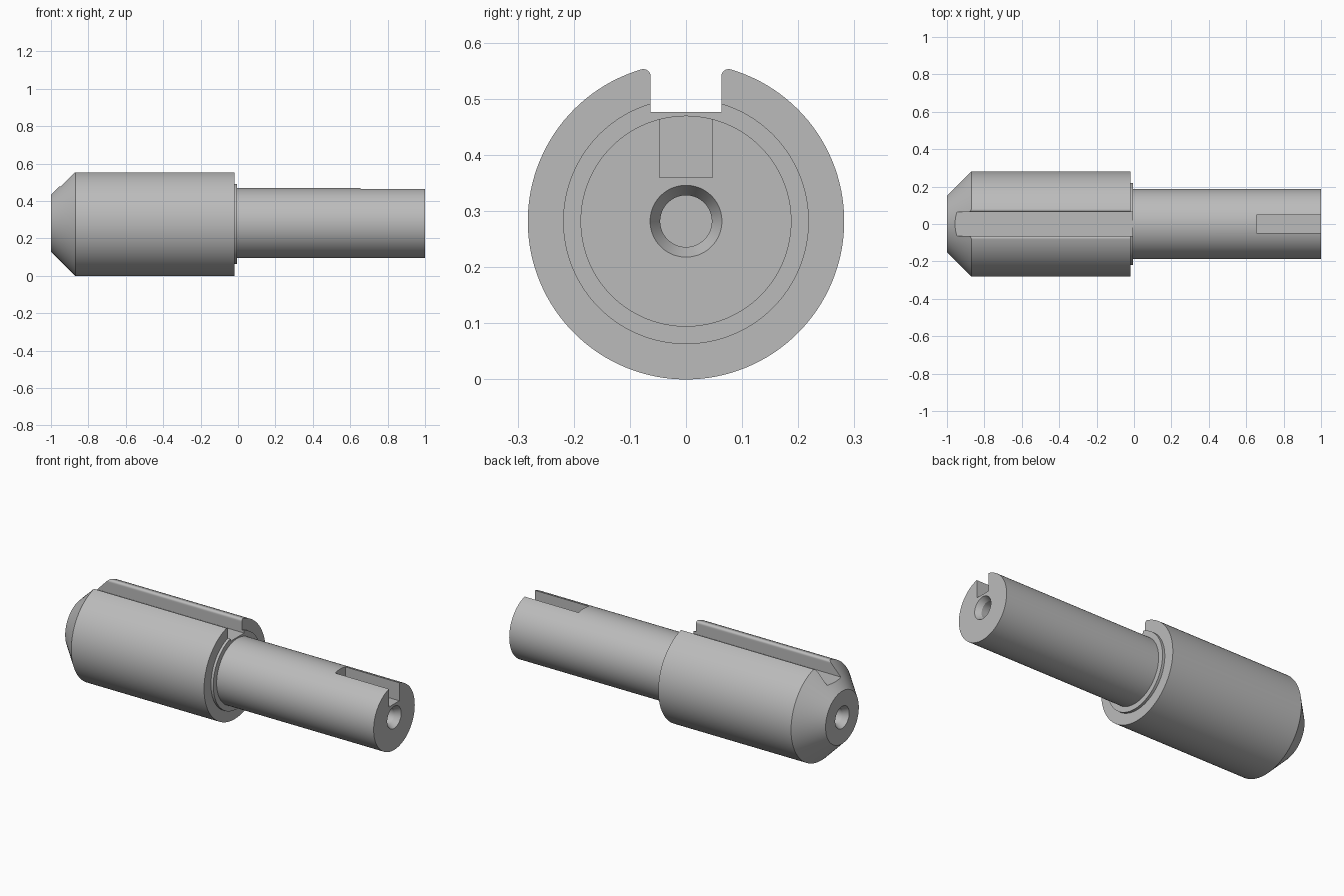
import bpy, bmesh, math
from mathutils import Matrix, Vector

cube = bpy.data.objects.get("Cube")
if cube:
    bpy.data.objects.remove(cube, do_unlink=True)

RADIUS = 0.282        # roller body, also the height of the axis
SHAFT = 0.188
SLOT_HALF, SLOT_FLOOR = 0.063, 0.195
FILLET = 0.013

steel = bpy.data.materials.new("steel grey")
steel.use_nodes = True
grey = (0.5, 0.5, 0.5, 1)
steel.diffuse_color = grey
steel.node_tree.nodes["Principled BSDF"].inputs["Base Color"].default_value = grey


def finish(bm, name):
    bmesh.ops.recalc_face_normals(bm, faces=bm.faces)
    mesh = bpy.data.meshes.new(name)
    bm.to_mesh(mesh)
    bm.free()
    mesh.materials.append(steel)
    obj = bpy.data.objects.new(name, mesh)
    obj.location.z = RADIUS
    bpy.context.collection.objects.link(obj)
    return obj


def lathe(name, profile, steps=128):
    """Turn (x, radius) points around the x axis."""
    bm = bmesh.new()
    verts = [bm.verts.new((x, 0, r)) for x, r in profile]
    edges = [bm.edges.new(pair) for pair in zip(verts, verts[1:])]
    bmesh.ops.spin(bm, geom=verts + edges, cent=(0, 0, 0), axis=(1, 0, 0),
                   angle=math.tau, steps=steps)
    bmesh.ops.remove_doubles(bm, verts=bm.verts, dist=1e-5)
    return finish(bm, name)


def prism(name, outline, x0, x1):
    """Extrude a (y, z) outline along x."""
    bm = bmesh.new()
    face = bm.faces.new([bm.verts.new((x0, y, z)) for y, z in outline])
    new = bmesh.ops.extrude_face_region(bm, geom=[face])["geom"]
    moved = [v for v in new if isinstance(v, bmesh.types.BMVert)]
    bmesh.ops.translate(bm, verts=moved, vec=(x1 - x0, 0, 0))
    return finish(bm, name)


def mirrored(half):
    return half + [(-y, z) for y, z in reversed(half)]


def cut(target, cutter):
    cutter.hide_render = True
    mod = target.modifiers.new("cut", "BOOLEAN")
    mod.operation, mod.solver, mod.object = "DIFFERENCE", "EXACT", cutter
    bpy.context.view_layer.objects.active = target
    bpy.ops.object.modifier_apply(modifier=mod.name)
    bpy.data.objects.remove(cutter, do_unlink=True)


# Blind centre hole with a countersunk mouth, as depth and radius
hole = [(0.10, 0), (0.10, 0.046), (0.031, 0.046), (0, 0.064)]

# Turned body: tapered nose, wide roller, thin collar, slim shaft
profile = [(-1 + d, r) for d, r in hole]
profile += [(-1, 0.152), (-0.87, RADIUS), (-0.02, RADIUS), (-0.02, 0.219),
            (-0.005, 0.219), (-0.005, SHAFT), (1, SHAFT)]
profile += [(1 - d, r) for d, r in reversed(hole)]
shaft = lathe("stepped_shaft", profile)

# Long slot along the roller, with rounded lips
cy = SLOT_HALF + FILLET
cz = math.sqrt((RADIUS - FILLET) ** 2 - cy ** 2)
end = math.atan2(cz, cy)
half = [(SLOT_HALF, SLOT_FLOOR)]
for i in range(9):
    a = math.pi + (end - math.pi) * i / 8
    half.append((cy + FILLET * math.cos(a), cz + FILLET * math.sin(a)))
half.append((0.4 * math.cos(end), 0.4 * math.sin(end)))
cut(shaft, prism("roller_slot_cutter", mirrored(half), -1.1, 0.1))

# Short square keyway at the end of the shaft
cut(shaft, prism("keyway_cutter", mirrored([(0.047, 0.078), (0.047, 0.3)]), 0.655, 1.1))

# Smooth turned surfaces, crisp machined edges
bpy.ops.object.select_all(action="DESELECT")
shaft.select_set(True)
bpy.context.view_layer.objects.active = shaft
bpy.ops.object.shade_smooth_by_angle(angle=math.radians(25))
